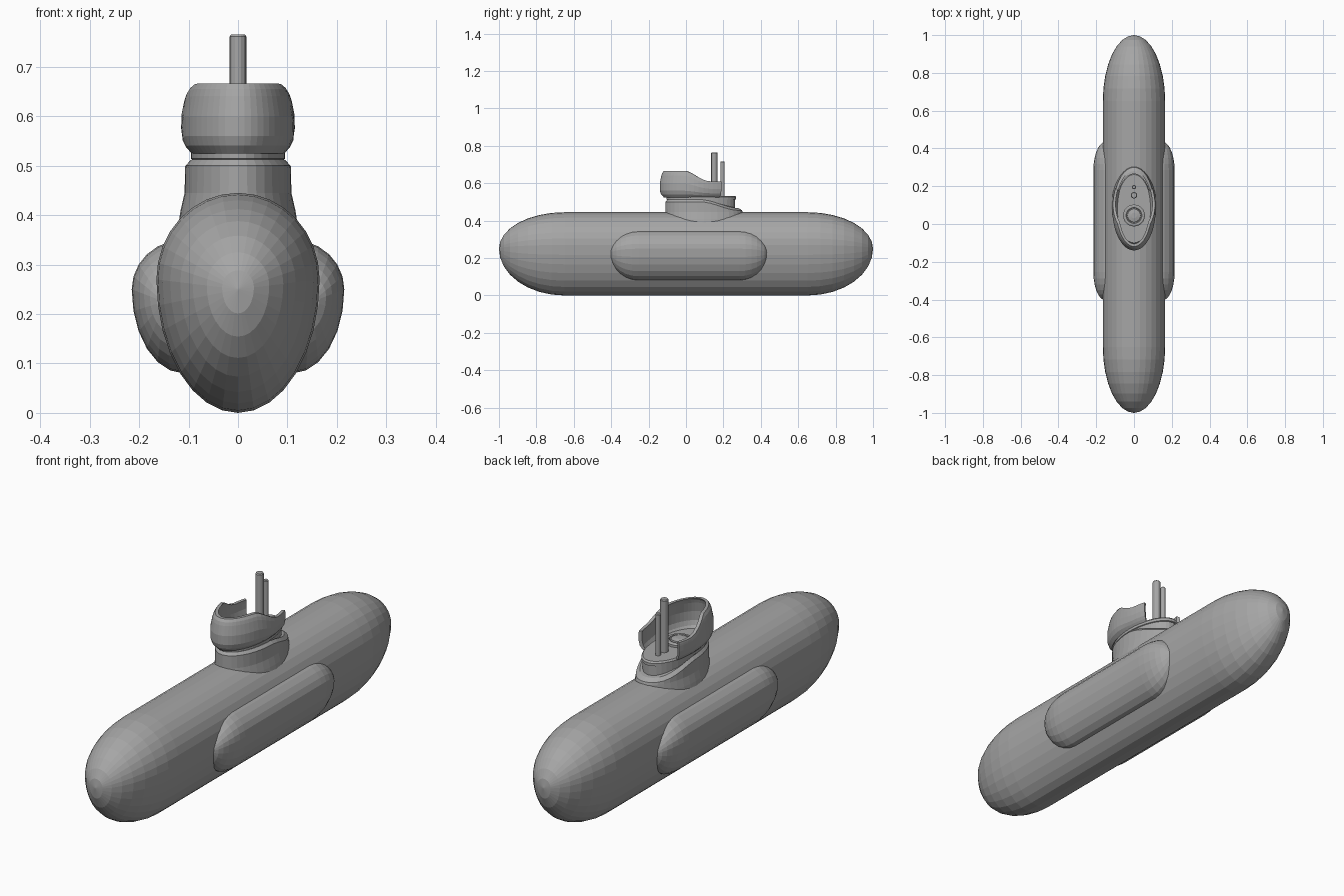
import bpy, bmesh, math

if "Cube" in bpy.data.objects:
    bpy.data.objects.remove(bpy.data.objects["Cube"])

grey = bpy.data.materials.new("hull_grey")
grey.diffuse_color = (0.38, 0.38, 0.38, 1)
grey.use_nodes = True
grey.node_tree.nodes["Principled BSDF"].inputs["Base Color"].default_value = grey.diffuse_color


def finish(name, bm):
    bmesh.ops.recalc_face_normals(bm, faces=bm.faces)
    me = bpy.data.meshes.new(name)
    bm.to_mesh(me)
    bm.free()
    me.materials.append(grey)
    ob = bpy.data.objects.new(name, me)
    bpy.context.collection.objects.link(ob)
    return ob


def loft(name, rings, closed=True, caps=True):
    """Skin a list of equal-length point rings."""
    bm = bmesh.new()
    vs = [[bm.verts.new(p) for p in r] for r in rings]
    n = len(vs[0])
    for a, b in zip(vs, vs[1:]):
        for i in range(n if closed else n - 1):
            j = (i + 1) % n
            bm.faces.new((a[i], a[j], b[j], b[i]))
    if caps:
        bm.faces.new(vs[0])
        bm.faces.new(vs[-1])
    return finish(name, bm)


def egg(n, cx, cz, rx, up, down):
    """Cross-section with different upper and lower heights."""
    pts = []
    for i in range(n):
        a = 2 * math.pi * i / n
        s = math.sin(a)
        pts.append((cx + rx * math.cos(a), cz + s * (up if s > 0 else down)))
    return pts


def capsule(name, section, centre, y0, y1, cap, steps):
    """Section extruded along y with elliptical ends shrinking to centre."""
    stations = []
    for k in range(steps + 1):
        a = math.pi / 2 * k / steps
        stations.append((cap * (1 - math.sin(a)), max(math.cos(a), 0.01)))
    front = [(y0 + d, s) for d, s in reversed(stations)]
    back = [(y1 - d, s) for d, s in stations]
    front.sort()
    back.sort()
    cx, cz = centre
    rings = [[(cx + (x - cx) * s, y, cz + (z - cz) * s) for x, z in section]
             for y, s in front + back]
    return loft(name, rings)


def oval(rx, y0, y1, zf, n=36):
    c, ry = (y0 + y1) / 2, (y1 - y0) / 2
    pts = []
    for i in range(n):
        a = 2 * math.pi * i / n
        y = c + ry * math.sin(a)
        pts.append((rx * math.cos(a), y, zf(y) if callable(zf) else zf))
    return pts


def turned(name, y, profile, n=20):
    """Round part on the centre line from (radius, z) pairs."""
    return loft(name, [oval(r, y - r, y + r, z, n) for r, z in profile])


def smooth(a, b, t):
    t = min(max((t - a) / (b - a), 0), 1)
    return t * t * (3 - 2 * t)


# Main hull
capsule("hull", egg(32, 0, 0.27, 0.165, 0.175, 0.27), (0, 0.25), -1, 1, 0.35, 8)

# Saddle tanks on both sides
for side, label in ((1, "right"), (-1, "left")):
    sec = [(side * x, z) for x, z in egg(24, 0.11, 0.25, 0.105, 0.10, 0.17)]
    capsule("saddle_tank_" + label, sec, (side * 0.15, 0.225), -0.405, 0.435, 0.15, 7)


# Tower base, its shoulder sloping down towards the back
def shoulder(y):
    return 0.50 - 0.045 * smooth(0.08, 0.28, y)


loft("tower_base", [
    oval(0.124, -0.115, 0.31, 0.36),
    oval(0.116, -0.112, 0.306, 0.41),
    oval(0.108, -0.11, 0.303, 0.445),
    oval(0.107, -0.11, 0.30, shoulder),
    oval(0.095, -0.10, 0.28, lambda y: shoulder(y) + 0.012),
])

# Tower neck and deck
loft("tower_deck", [
    oval(0.092, -0.10, 0.262, 0.44),
    oval(0.092, -0.10, 0.262, 0.512),
    oval(0.095, -0.105, 0.268, 0.514),
    oval(0.095, -0.105, 0.268, 0.526),
    oval(0.090, -0.10, 0.262, 0.533),
])

# Bridge wall: bulging windbreak, open at the back
WALL = [(0.525, 0.094), (0.54, 0.108), (0.56, 0.115), (0.60, 0.115),
        (0.64, 0.107), (0.655, 0.102), (0.666, 0.094)]


def bulge(z):
    for (z0, r0), (z1, r1) in zip(WALL, WALL[1:]):
        if z <= z1:
            return r0 + (r1 - r0) * max(z - z0, 0) / (z1 - z0)
    return WALL[-1][1]


def wall_point(a, r, z):
    return (r * math.cos(a), 0.08 + (r + 0.105) * math.sin(a), z)


us = [0, 0.11, 0.25, 0.53, 0.82, 0.92, 1]
start = math.asin(0.11 / 0.22)
rings = []
for i in range(37):
    a = start - (math.pi + 2 * start) * i / 36
    y = 0.08 + 0.22 * math.sin(a)
    top = 0.666 - 0.056 * smooth(-0.02, 0.13, y)
    zs = [0.525 + u * (top - 0.525) for u in us]
    ring = [wall_point(a, bulge(z), z) for z in zs]
    ring += [wall_point(a, bulge(z) - 0.014, z) for z in reversed(zs)]
    rings.append(ring)
loft("bridge_wall", rings)

# Hatch on the bridge floor
turned("hatch", 0.045, [(0.058, 0.525), (0.058, 0.543), (0.052, 0.547),
                        (0.042, 0.547), (0.040, 0.541), (0.036, 0.541),
                        (0.034, 0.549), (0.015, 0.553)], 24)

# Periscopes
for name, y, r, top in (("main_periscope", 0.152, 0.017, 0.765),
                        ("rear_periscope", 0.195, 0.011, 0.717)):
    turned(name, y, [(r, 0.52), (r, top - 0.004), (r - 0.003, top)], 16)
